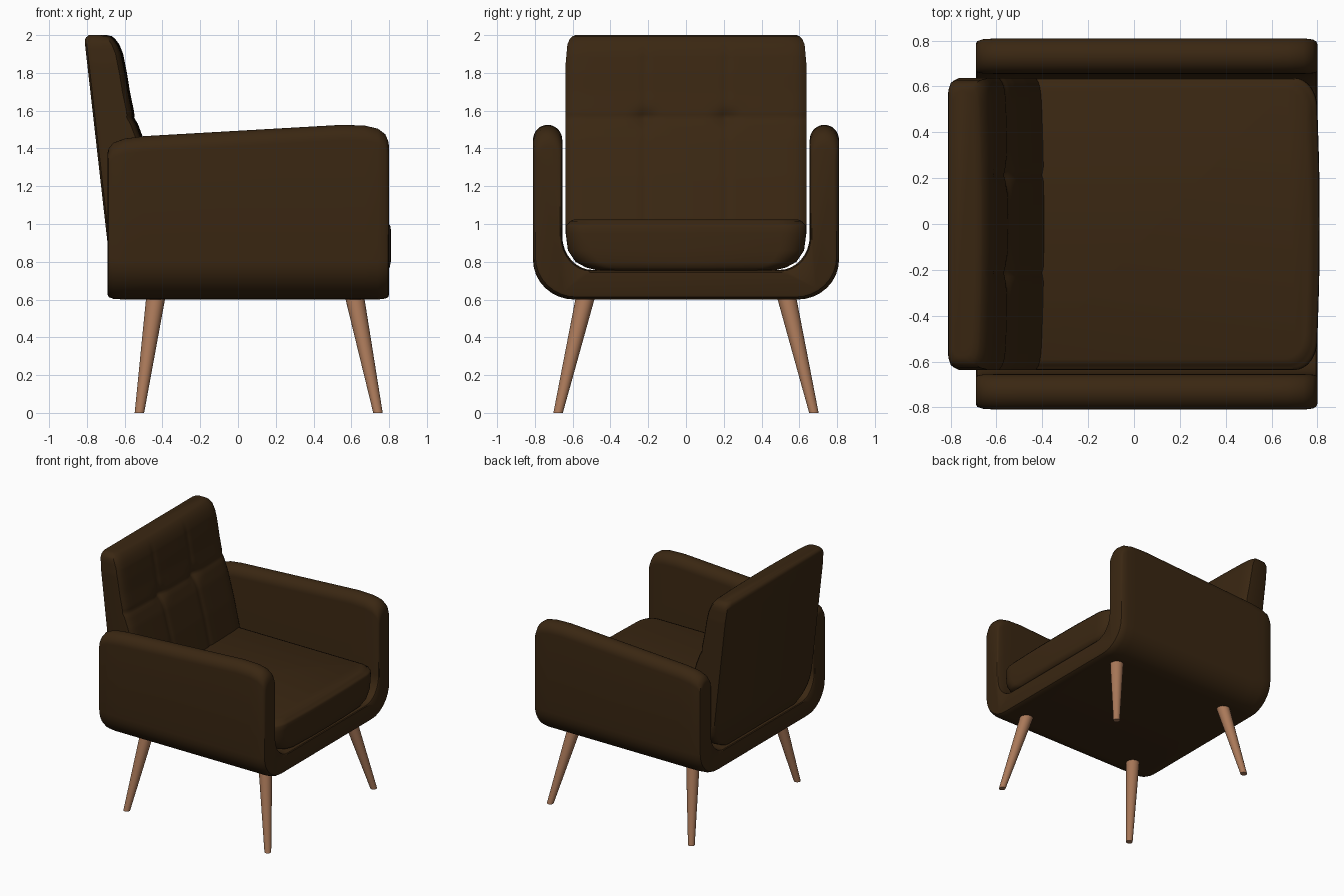
import bpy, bmesh, math

if "Cube" in bpy.data.objects:
    bpy.data.objects.remove(bpy.data.objects["Cube"])


def material(name, rgb):
    m = bpy.data.materials.new(name)
    m.diffuse_color = (*rgb, 1)
    m.use_nodes = True
    m.node_tree.nodes["Principled BSDF"].inputs["Base Color"].default_value = m.diffuse_color
    return m


leather = material("dark brown leather", (0.042, 0.020, 0.006))
wood = material("warm wood", (0.40, 0.19, 0.10))


def loft(name, rings, mat, angle=35):
    """Join closed rings of equal length into a capped solid."""
    bm = bmesh.new()
    vs = [[bm.verts.new(p) for p in r] for r in rings]
    n = len(rings[0])
    for a, b in zip(vs, vs[1:]):
        for i in range(n):
            j = (i + 1) % n
            bm.faces.new((a[i], a[j], b[j], b[i]))
    bm.faces.new(vs[0])
    bm.faces.new(vs[-1])
    bmesh.ops.recalc_face_normals(bm, faces=bm.faces)
    me = bpy.data.meshes.new(name)
    bm.to_mesh(me)
    bm.free()
    me.materials.append(mat)
    for p in me.polygons:
        p.use_smooth = True
    me.set_sharp_from_angle(angle=math.radians(angle))
    ob = bpy.data.objects.new(name, me)
    bpy.context.collection.objects.link(ob)
    return ob


def arc(cx, cy, rx, ry, a0, a1, n=8):
    return [(cx + rx * math.cos(math.radians(a0 + (a1 - a0) * i / n)),
             cy + ry * math.sin(math.radians(a0 + (a1 - a0) * i / n))) for i in range(n + 1)]


def interp(table, z):
    for (z0, a), (z1, b) in zip(table, table[1:]):
        if z <= z1:
            return a + (b - a) * max(0, z - z0) / (z1 - z0)
    return table[-1][1]


# Shell: U-shaped section (arms and base) lofted from back to front
def u_ring(x, inset, top):
    W, B = 0.81 - inset, 0.60 + inset
    w, b = 0.655 + inset * 0.5, 0.757 - inset * 0.5
    r = (W - w) / 2
    half = arc(0, b + 0.17, 0, 0.17, -90, -90, 1)[:1]
    half += arc(w - 0.16, b + 0.18, 0.16, 0.18, -90, 0)
    half += arc(w + r, top - 0.08, r, 0.08, 180, 0, 16)
    half += arc(W - 0.22, B + 0.21, 0.22, 0.21, 0, -90)
    half += [(0, B)]
    pts = half + [(-y, z) for y, z in reversed(half[1:-1])]
    return [(x, y, z) for y, z in pts]


shell = [(-0.69, 0.025, 1.38), (-0.685, 0.013, 1.40), (-0.66, 0.004, 1.43), (-0.6, 0, 1.452),
         (-0.5, 0, 1.465), (0.55, 0, 1.525), (0.67, 0, 1.521), (0.74, 0, 1.505),
         (0.78, 0.005, 1.475), (0.795, 0.013, 1.44), (0.80, 0.025, 1.41)]
loft("arm_and_base_shell", [u_ring(*s) for s in shell], leather)


# Seat cushion: rounded plan with bowed front, stacked upward
def seat_ring(z, hw, xf):
    side = arc(xf - 0.11, hw - 0.13, 0.10, 0.13, 90, 0)
    half = [(-0.45, hw)] + side + [(xf - 0.002, (hw - 0.13) * 0.5)]
    pts = half + [(xf, 0)] + [(x, -y) for x, y in reversed(half)]
    return [(x, y, z) for x, y in pts]


seat = [(0.752, 0.46, 0.78), (0.77, 0.53, 0.803), (0.80, 0.585, 0.809), (0.86, 0.625, 0.81),
        (0.95, 0.637, 0.81), (0.985, 0.637, 0.808), (0.998, 0.632, 0.802), (1.0, 0.625, 0.796),
        (1.015, 0.615, 0.786), (1.025, 0.59, 0.76)]
loft("seat_cushion", [seat_ring(*s) for s in seat], leather, 50)

# Backrest: leaning cushion with stitched seams and two tufts
FRONT = [(0.76, -0.36), (1.02, -0.392), (1.25, -0.445), (1.45, -0.50), (1.57, -0.545),
         (1.70, -0.572), (1.80, -0.588), (1.90, -0.608), (1.95, -0.628), (1.98, -0.65),
         (1.994, -0.668), (2.0, -0.695)]
WIDTH = [(0.76, 0.47), (0.80, 0.55), (0.85, 0.60), (0.90, 0.625), (0.97, 0.637), (1.85, 0.637),
         (1.95, 0.628), (1.98, 0.615), (1.994, 0.60), (2.0, 0.585)]
REAR = [(0.76, -0.675), (1.96, -0.811), (1.985, -0.808), (2.0, -0.79)]


def bump(d, w):
    return math.exp(-(d / w) ** 2)


def back_ring(z):
    hw, xf, xr = interp(WIDTH, z), interp(FRONT, z), interp(REAR, z)
    pts = []
    n = 72
    for i in range(n + 1):
        t = -1 + 2 * i / n
        y = hw * t
        dy, dz = abs(y) - 0.215, z - 1.56
        fade = min(1, max(0, (1.97 - z) / 0.1))
        groove = 0.007 * bump(dy, 0.018) * fade + 0.007 * bump(dz, 0.016)
        groove += 0.022 * bump(math.hypot(dy, dz * 1.3), 0.06)
        pts.append((xf - 0.015 * t * t - 0.025 * abs(t) ** 24 - groove, y, z))
    rear = [(xr + 0.035, hw), (xr + 0.010, hw - 0.013), (xr, hw - 0.045)]
    pts += [(x, y, z) for x, y in rear[1:]] if xr + 0.035 > xf else [(x, y, z) for x, y in rear]
    pts += [(x, -y, z) for x, y in reversed(rear)]
    return pts


levels = [0.76, 0.78, 0.80, 0.825, 0.85, 0.90] + [0.94 + 0.016 * i for i in range(60)]
levels += [1.90, 1.925, 1.95, 1.965, 1.98, 1.988, 1.994, 2.0]
loft("backrest", [back_ring(z) for z in levels], leather, 45)


# Legs: tapered, splayed outward
def leg(name, top, foot):
    rings = []
    for (x, y, z), r in ((top, 0.051), (foot, 0.025)):
        rings.append([(x + a, y + b, z) for a, b in arc(0, 0, r, r, 0, 360, 24)[:-1]])
    loft(name, rings, wood)


for side, s in (("left", 1), ("right", -1)):
    leg("front_leg_" + side, (0.617, 0.532 * s, 0.615), (0.741, 0.677 * s, 0))
    leg("rear_leg_" + side, (-0.435, 0.532 * s, 0.615), (-0.522, 0.677 * s, 0))
